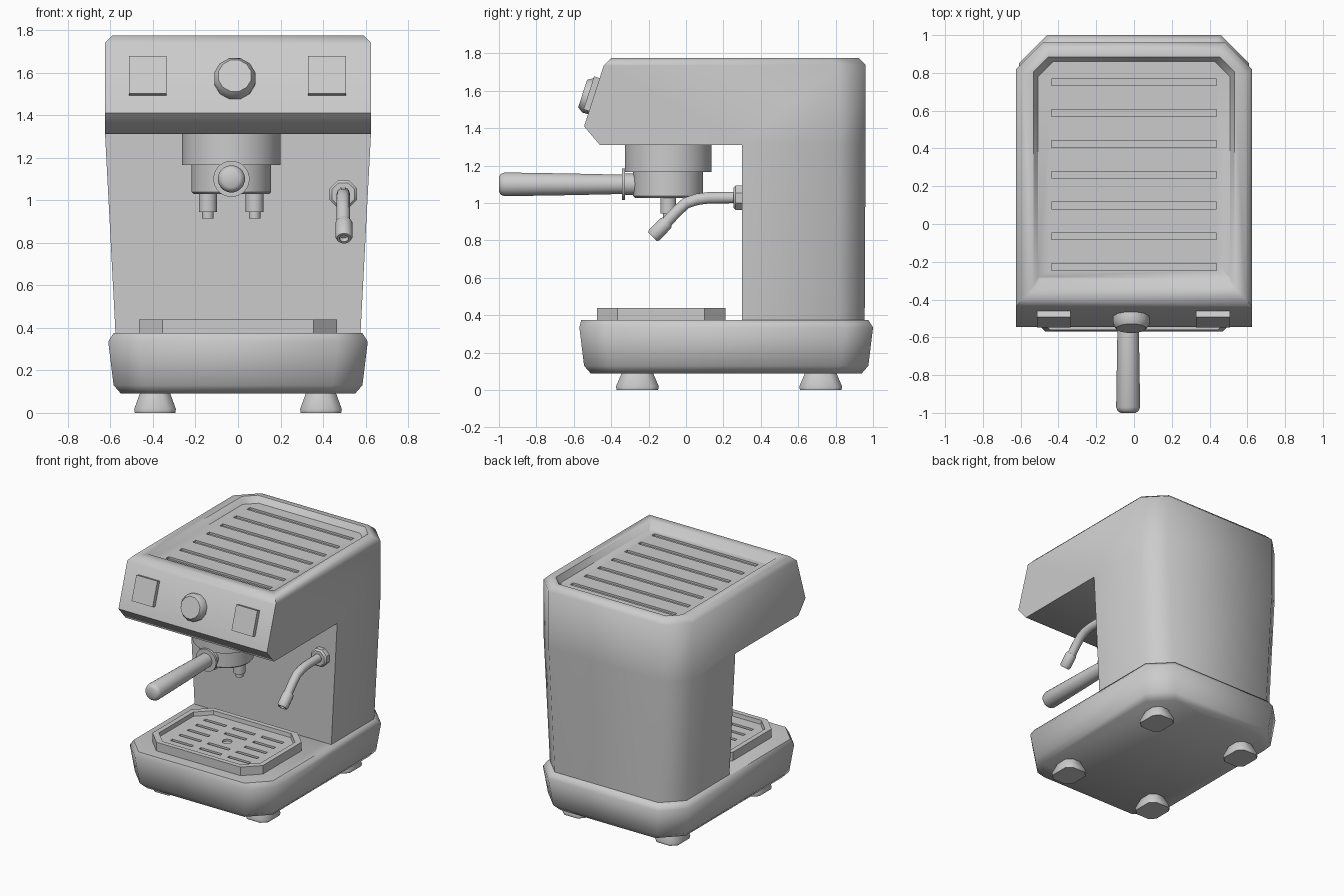
import bpy, bmesh, math
from mathutils import Vector, Matrix

old = bpy.data.objects.get("Cube")
if old:
    bpy.data.objects.remove(old, do_unlink=True)

grey = bpy.data.materials.new("plain grey")
grey.use_nodes = True
grey.diffuse_color = (0.6, 0.6, 0.6, 1)
grey.node_tree.nodes["Principled BSDF"].inputs["Base Color"].default_value = (0.6, 0.6, 0.6, 1)


def finish(name, bm):
    bmesh.ops.recalc_face_normals(bm, faces=bm.faces)
    mesh = bpy.data.meshes.new(name)
    bm.to_mesh(mesh)
    bm.free()
    mesh.materials.append(grey)
    ob = bpy.data.objects.new(name, mesh)
    bpy.context.collection.objects.link(ob)
    return ob


def activate(ob):
    bpy.ops.object.select_all(action='DESELECT')
    ob.select_set(True)
    bpy.context.view_layer.objects.active = ob


def smooth(ob, angle=50):
    activate(ob)
    bpy.ops.object.shade_smooth_by_angle(angle=math.radians(angle))


def boolean(ob, tool, operation):
    mod = ob.modifiers.new("cut", 'BOOLEAN')
    mod.object, mod.operation, mod.solver = tool, operation, 'EXACT'
    activate(ob)
    bpy.ops.object.modifier_apply(modifier=mod.name)
    bpy.data.objects.remove(tool, do_unlink=True)


def skin(bm, rings):
    rows = [[bm.verts.new(p) for p in ring] for ring in rings]
    n = len(rows[0])
    for a, b in zip(rows, rows[1:]):
        for i in range(n):
            bm.faces.new((a[i], a[(i + 1) % n], b[(i + 1) % n], b[i]))
    bm.faces.new(rows[0])
    bm.faces.new(rows[-1])


def loft(name, sections, front, back, x=0):
    """Stack of rectangles (z, half width, y front, y back) with cut corners."""
    rings = []
    for z, h, y0, y1 in sections:
        half = [(h - front, y0), (h, y0 + front), (h, y1 - back), (h - back, y1)]
        ring = half + [(-px, py) for px, py in reversed(half)]
        rings.append([(x + px, py, z) for px, py in ring])
    bm = bmesh.new()
    skin(bm, rings)
    return finish(name, bm)


def turned(name, origin, axis, profile, sides=32):
    """Profile of (distance, radius) turned about an axis."""
    turn = Vector((0, 0, 1)).rotation_difference(Vector(axis)).to_matrix()
    rings = []
    for d, r in profile:
        rings.append([Vector(origin) + turn @ Vector((r * math.cos(a), r * math.sin(a), d))
                      for a in (math.tau * (i + 0.5) / sides for i in range(sides))])
    bm = bmesh.new()
    skin(bm, rings)
    ob = finish(name, bm)
    smooth(ob, 40)
    return ob


def boxes(name, items):
    bm = bmesh.new()
    for centre, size in items:
        bmesh.ops.create_cube(bm, size=1, matrix=Matrix.Translation(centre) @ Matrix.Diagonal((*size, 1)))
    return finish(name, bm)


# Body: side outline cut to a tapered plan
outline = [(-0.46, 1.31), (-0.545, 1.41), (-0.44, 1.735), (-0.4, 1.775), (1.1, 1.775),
           (1.1, 0.36), (0.3, 0.36), (0.3, 1.31)]
bm = bmesh.new()
skin(bm, [[(x, y, z) for y, z in outline] for x in (-0.8, 0.8)])
body = finish("body", bm)
plan = loft("plan", [(0.3, 0.572, -0.8, 0.955), (1.31, 0.625, -0.8, 0.96),
                     (1.74, 0.625, -0.8, 0.96), (1.78, 0.585, -0.8, 0.92)], 0.02, 0.14)
boolean(body, plan, 'INTERSECT')

# Cup shelf sunk in the top, with slots
boolean(body, loft("shelf", [(1.73, 0.508, -0.29, 0.86), (1.83, 0.562, -0.39, 0.915)], 0.01, 0.08), 'DIFFERENCE')
slots = [((0, 0.75 - 0.163 * i, 1.73), (0.875, 0.036, 0.03)) for i in range(7)]
boolean(body, boxes("shelf_slots", slots), 'DIFFERENCE')
smooth(body)

# Base
base = loft("base", [(0.09, 0.55, -0.51, 0.94), (0.13, 0.585, -0.545, 0.975),
                     (0.335, 0.61, -0.57, 1.0), (0.375, 0.585, -0.56, 0.975)], 0.14, 0.15)
smooth(base)

# Drip tray with slotted floor
tray = loft("drip_tray", [(0.36, 0.465, -0.475, 0.21), (0.44, 0.465, -0.475, 0.21)], 0.11, 0.11)
boolean(tray, loft("tray_well", [(0.41, 0.425, -0.435, 0.17), (0.5, 0.435, -0.445, 0.18)], 0.1, 0.1), 'DIFFERENCE')
slots = []
for row in range(-2, 3):
    for col in (-1, 0, 1):
        if row or col:
            slots.append(((col * 0.24, -0.13 + row * 0.1, 0.41), (0.18, 0.025, 0.03)))
boolean(tray, boxes("tray_slots", slots), 'DIFFERENCE')
boolean(tray, turned("drain", (0, -0.13, 0.395), (0, 0, 1), [(0, 0.035), (0.04, 0.035)], 16), 'DIFFERENCE')
smooth(tray, 40)

# Feet
for side, x in (("left", 0.39), ("right", -0.39)):
    for end, y in (("front", -0.26), ("back", 0.72)):
        foot = loft(f"{end}_{side}_foot", [(0, 0.095, y - 0.11, y + 0.11), (0.018, 0.098, y - 0.115, y + 0.115),
                                           (0.1, 0.068, y - 0.08, y + 0.08)], 0.04, 0.04, x)
        smooth(foot)

# Brew head, filter basket and spouts
gx, gy = -0.031, -0.095
turned("brew_head", (gx, gy, 0), (0, 0, 1), [(1.165, 0.233), (1.32, 0.233)])
turned("filter_basket", (gx, gy, 0), (0, 0, 1), [(1.028, 0.178), (1.038, 0.188), (1.17, 0.188)])
for side, x in (("left", 0.078), ("right", -0.142)):
    turned(f"{side}_spout", (x, gy, 0), (0, 0, 1),
           [(0.915, 0.028), (0.945, 0.028), (0.945, 0.043), (1.04, 0.043)], 16)

# Filter handle
turned("filter_handle", (gx, 0, 1.1), (0, -1, 0),
       [(0.25, 0.058), (0.325, 0.058), (0.325, 0.085), (0.342, 0.085), (0.342, 0.052),
        (0.6, 0.058), (0.97, 0.064), (0.99, 0.056), (1.0, 0.04)], 24)

# Knob and buttons on the sloping panel
tilt = math.atan2(0.105, 0.325)
normal = (0, -math.cos(tilt), math.sin(tilt))
panel = Vector((0, -0.491, 1.575))
turned("knob", panel + Vector((-0.015, 0, -0.01)), normal,
       [(-0.02, 0.098), (0.035, 0.1), (0.065, 0.08)], 12)
for side, x in (("left", 0.418), ("right", -0.424)):
    button = boxes(f"{side}_button", [((0, 0, 0), (0.178, 0.06, 0.185))])
    button.rotation_euler.x = -tilt
    button.location = panel + Vector((x, 0, 0.005))

# Steam wand
wx = 0.495
turned("wand_mount", (wx, 0.31, 1.028), (0, -1, 0), [(0, 0.07), (0.045, 0.07), (0.057, 0.058)], 8)
curve = bpy.data.curves.new("steam_wand", 'CURVE')
curve.dimensions = '3D'
curve.bevel_depth = 0.032
curve.bevel_resolution = 3
curve.use_fill_caps = True
points = [(0.28, 1.03), (0.12, 1.028), (0.06, 1.02), (0.0, 1.0), (-0.05, 0.955), (-0.12, 0.88)]
spline = curve.splines.new('POLY')
spline.points.add(len(points) - 1)
for p, (y, z) in zip(spline.points, points):
    p.co = (wx, y, z, 1)
curve.materials.append(grey)
wand = bpy.data.objects.new("steam_wand", curve)
bpy.context.collection.objects.link(wand)
activate(wand)
bpy.ops.object.convert(target='MESH')
smooth(bpy.context.view_layer.objects.active)
turned("wand_tip", (wx + 0.003, -0.1, 0.9), (0, -0.7, -0.71),
       [(0, 0.034), (0.012, 0.04), (0.1, 0.04), (0.112, 0.034), (0.112, 0.022), (0.09, 0.02)], 16)
